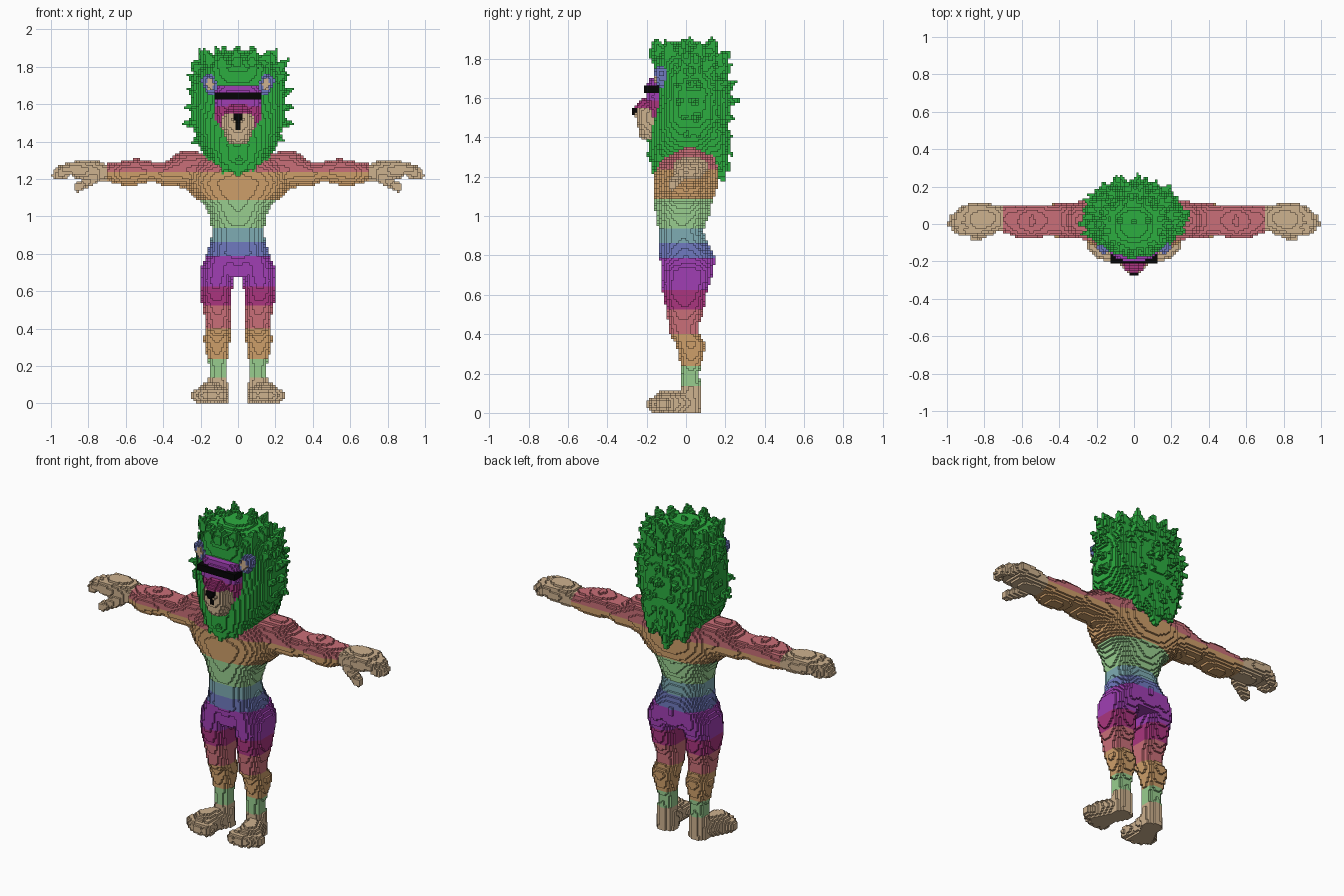
import bpy, math, random
from mathutils import Vector

random.seed(4)
S = 0.0125                      # block size
vox = {}                        # block -> part name

COLS = {"tan": (206, 178, 143), "light_green": (153, 206, 143), "orange": (206, 159, 106),
        "red": (202, 111, 120), "magenta": (170, 53, 127), "purple": (160, 63, 180),
        "blue": (112, 122, 192), "teal": (126, 172, 180), "green": (44, 174, 64), "black": (5, 5, 5)}
NAMES = list(COLS)
MATS = []
for n, c in COLS.items():
    m = bpy.data.materials.new(n)
    m.diffuse_color = [(v / 255 / 12.92 if v < 11 else ((v / 255 + .055) / 1.055) ** 2.4) for v in c] + [1]
    MATS.append(m)


def scan(part, lo, hi, test, mirror):
    """Fill every block in the box whose centre passes the test."""
    a = [math.floor(v / S) for v in lo]
    b = [math.ceil(v / S) for v in hi]
    for i in range(a[0], b[0] + 1):
        for j in range(a[1], b[1] + 1):
            for k in range(max(a[2], 0), b[2] + 1):
                if test(((i + .5) * S, (j + .5) * S, (k + .5) * S)):
                    vox[i, j, k] = part
                    if mirror:
                        vox[-1 - i, j, k] = part


def loft(part, rows, axis=2, power=2.0, mirror=False):
    """Rows of (position, centre u, centre v, radius u, radius v) along an axis."""
    u, v = ((1, 2), None, (0, 1))[axis]
    lo, hi = [0] * 3, [0] * 3
    lo[axis], hi[axis] = rows[0][0], rows[-1][0]
    lo[u], hi[u] = min(r[1] - r[3] for r in rows), max(r[1] + r[3] for r in rows)
    lo[v], hi[v] = min(r[2] - r[4] for r in rows), max(r[2] + r[4] for r in rows)

    def test(p):
        t = p[axis]
        for r, q in zip(rows, rows[1:]):
            if r[0] <= t <= q[0]:
                f = (t - r[0]) / (q[0] - r[0])
                cu, cv, ru, rv = (x + (y - x) * f for x, y in zip(r[1:], q[1:]))
                return abs((p[u] - cu) / ru) ** power + abs((p[v] - cv) / rv) ** power <= 1
        return False
    scan(part, lo, hi, test, mirror)


def limb(part, p0, p1, r0, r1, mirror=True):
    """Tapered rounded rod."""
    d = [y - x for x, y in zip(p0, p1)]
    dd = sum(x * x for x in d) or 1
    r = max(r0, r1)

    def test(p):
        e = [x - y for x, y in zip(p, p0)]
        t = min(1, max(0, (e[0] * d[0] + e[1] * d[1] + e[2] * d[2]) / dd))
        q = r0 + (r1 - r0) * t
        return sum((x - t * y) ** 2 for x, y in zip(e, d)) <= q * q
    scan(part, [min(x, y) - r for x, y in zip(p0, p1)], [max(x, y) + r for x, y in zip(p0, p1)], test, mirror)


# torso
loft("body", [(.68, 0, .01, .17, .12), (.75, 0, .012, .19, .132), (.80, 0, .002, .166, .142),
              (.87, 0, -.015, .145, .125), (.93, 0, -.025, .14, .115), (1.0, 0, -.018, .152, .137),
              (1.06, 0, -.015, .18, .143), (1.12, 0, -.005, .25, .157), (1.18, 0, 0, .285, .166),
              (1.25, 0, .01, .28, .16), (1.30, 0, .02, .24, .145), (1.35, 0, .02, .13, .10)], power=2.3)
# legs
loft("body", [(.12, .107, .025, .047, .047), (.20, .107, .022, .047, .045), (.28, .112, .027, .06, .06),
              (.35, .113, .027, .073, .075), (.40, .107, -.008, .066, .076), (.45, .108, -.012, .069, .078),
              (.52, .112, -.005, .079, .096), (.60, .118, -.008, .086, .11), (.66, .116, 0, .09, .124),
              (.72, .105, .008, .098, .13), (.79, .085, .005, .08, .135)], power=2.3, mirror=True)
# shoulders and arms
limb("body", (.25, .02, 1.245), (.28, .02, 1.25), .105, .1)
loft("body", [(.15, .02, 1.25, .11, .09), (.27, .02, 1.255, .10, .09), (.33, .02, 1.242, .095, .076),
              (.40, .02, 1.228, .09, .062), (.46, .018, 1.24, .085, .053), (.55, .015, 1.238, .088, .072),
              (.62, .012, 1.23, .087, .064), (.705, .028, 1.235, .07, .045)], axis=0, power=2.3, mirror=True)
# hands with fingers and thumb
loft("hands", [(.705, .028, 1.235, .07, .045), (.75, .03, 1.242, .075, .055), (.82, .025, 1.246, .085, .056),
               (.885, .023, 1.25, .085, .042)], axis=0, power=2.4, mirror=True)
for y, x in ((-.035, .955), (.005, .975), (.046, .965), (.085, .93)):
    limb("hands", (.86, y, 1.258), (x - .03, y * .85, 1.25), .031, .028)
    limb("hands", (x - .03, y * .85, 1.25), (x, y * .75, 1.22), .028, .022)
limb("hands", (.77, -.03, 1.205), (.855, -.068, 1.155), .033, .025)
# feet with toes
loft("feet", [(0, .107, .02, .055, .052), (.14, .107, .025, .05, .047)], power=2.4, mirror=True)
limb("feet", (.11, .01, .05), (.15, -.10, .045), .058, .07)
for x, y in ((.092, -.16), (.138, -.165), (.178, -.148), (.213, -.12)):
    limb("feet", (.14, -.07, .05), (x, y, .043), .06, .038)

# mane core
CORE = [(1.20, 0, .02, .05, .165), (1.24, 0, .01, .09, .185), (1.30, 0, .01, .165, .195), (1.38, 0, .01, .21, .195),
        (1.50, 0, .025, .25, .195), (1.62, 0, .035, .255, .185), (1.70, 0, .025, .245, .18),
        (1.80, 0, -.01, .195, .165), (1.85, 0, -.01, .145, .125), (1.89, 0, .005, .06, .06)]
loft("mane", CORE[1:], power=2.4)
# mane tufts, pushed outward from the middle of the head
for ring, (z, n) in enumerate(((1.30, 12), (1.37, 18), (1.44, 20), (1.51, 20), (1.58, 20), (1.65, 20),
                               (1.72, 20), (1.78, 16), (1.83, 12))):
    row = next(r for r, q in zip(CORE, CORE[1:]) if r[0] <= z < q[0])
    for i in range(n):
        a = 2 * math.pi * (i + .5 * (ring % 2)) / n + random.uniform(-.08, .08)
        p = Vector((row[3] * .85 * math.cos(a), row[2] + row[4] * .85 * math.sin(a), z))
        if p.y < -.05 and (1.38 < z < 1.8 and abs(p.x) < .2):
            continue
        d = Vector((p.x, p.y - .02, (z - 1.56) * .9)).normalized()
        if p.y < -.08:
            d.y *= .25
        limb("mane", p, p + d * random.uniform(.05, .085), .043, .008, mirror=False)
for x, y, z in ((.0, .015, 1.91), (.08, .02, 1.91), (.15, 0, 1.865), (.04, .10, 1.87), (.11, .13, 1.83), (.07, -.1, 1.86)):
    limb("mane", (x * .8, y, z - .08), (x, y, z), .05, .008)
# beard and nape points
limb("mane", (0, -.09, 1.38), (0, -.165, 1.225), .11, .015, False)
limb("mane", (.09, -.10, 1.40), (.11, -.14, 1.28), .07, .012)
limb("mane", (0, .12, 1.38), (0, .19, 1.19), .11, .015, False)
limb("mane", (.10, .13, 1.40), (.11, .18, 1.25), .09, .015)

# face and muzzle
loft("face", [(1.43, 0, -.08, .085, .09), (1.50, 0, -.08, .125, .10), (1.60, 0, -.08, .132, .125),
              (1.66, 0, -.08, .132, .12), (1.70, 0, -.08, .12, .105)], power=3.5)
loft("muzzle", [(1.39, 0, -.155, .05, .07), (1.42, 0, -.15, .07, .087), (1.47, 0, -.15, .085, .10),
                (1.52, 0, -.15, .088, .11), (1.56, 0, -.15, .072, .108), (1.60, 0, -.15, .05, .07)], power=2.5)
# nose
loft("nose", [(1.512, 0, -.245, .016, .03), (1.555, 0, -.245, .036, .03)], power=3)
# ears
limb("ears", (.142, -.12, 1.69), (.158, -.125, 1.725), .04, .037)
# brow band
scan("glasses", (.0, -.21, 1.63), (.12, -.14, 1.65), lambda p: p[0] < .13 and 1.625 < p[2] < 1.66, True)

BANDS = ((.14, "tan"), (.24, "light_green"), (.40, "orange"), (.53, "red"), (.62, "magenta"), (.785, "purple"),
         (.86, "blue"), (.935, "teal"), (1.09, "light_green"), (1.235, "orange"), (9, "red"))


def colour(part, x, y, z):
    if part == "body":
        return next(c for top, c in BANDS if z < top)
    if part == "face":
        return "magenta" if z < 1.59 else "purple"
    if part == "muzzle":
        if abs(x) < .013 and 1.465 < z < 1.53 and y < -.2:
            return "black"
        return "tan" if z < 1.55 else "magenta"
    if part == "ears":
        inner = ((abs(x) - .15) / .02) ** 2 + ((z - 1.705) / .03) ** 2 < 1 and y < -.14
        return "tan" if inner else "blue"
    return {"mane": "green", "nose": "black", "glasses": "black"}.get(part, "tan")


# outer block faces, one object per part
SIDES = {(1, 0, 0): ((1, 0, 0), (1, 1, 0), (1, 1, 1), (1, 0, 1)), (-1, 0, 0): ((0, 0, 0), (0, 0, 1), (0, 1, 1), (0, 1, 0)),
         (0, 1, 0): ((0, 1, 0), (0, 1, 1), (1, 1, 1), (1, 1, 0)), (0, -1, 0): ((0, 0, 0), (1, 0, 0), (1, 0, 1), (0, 0, 1)),
         (0, 0, 1): ((0, 0, 1), (1, 0, 1), (1, 1, 1), (0, 1, 1)), (0, 0, -1): ((0, 0, 0), (0, 1, 0), (1, 1, 0), (1, 0, 0))}
for part in sorted(set(vox.values())):
    index, faces, cols = {}, [], []
    for (i, j, k), name in vox.items():
        if name != part:
            continue
        c = NAMES.index(colour(part, (i + .5) * S, (j + .5) * S, (k + .5) * S))
        for (a, b, e), quad in SIDES.items():
            if (i + a, j + b, k + e) not in vox:
                faces.append([index.setdefault((i + q[0], j + q[1], k + q[2]), len(index)) for q in quad])
                cols.append(c)
    me = bpy.data.meshes.new(part)
    me.from_pydata([(x * S, y * S, z * S) for x, y, z in index], [], faces)
    used = sorted(set(cols))
    for c in used:
        me.materials.append(MATS[c])
    me.polygons.foreach_set("material_index", [used.index(c) for c in cols])
    me.update()
    bpy.context.collection.objects.link(bpy.data.objects.new(part, me))
